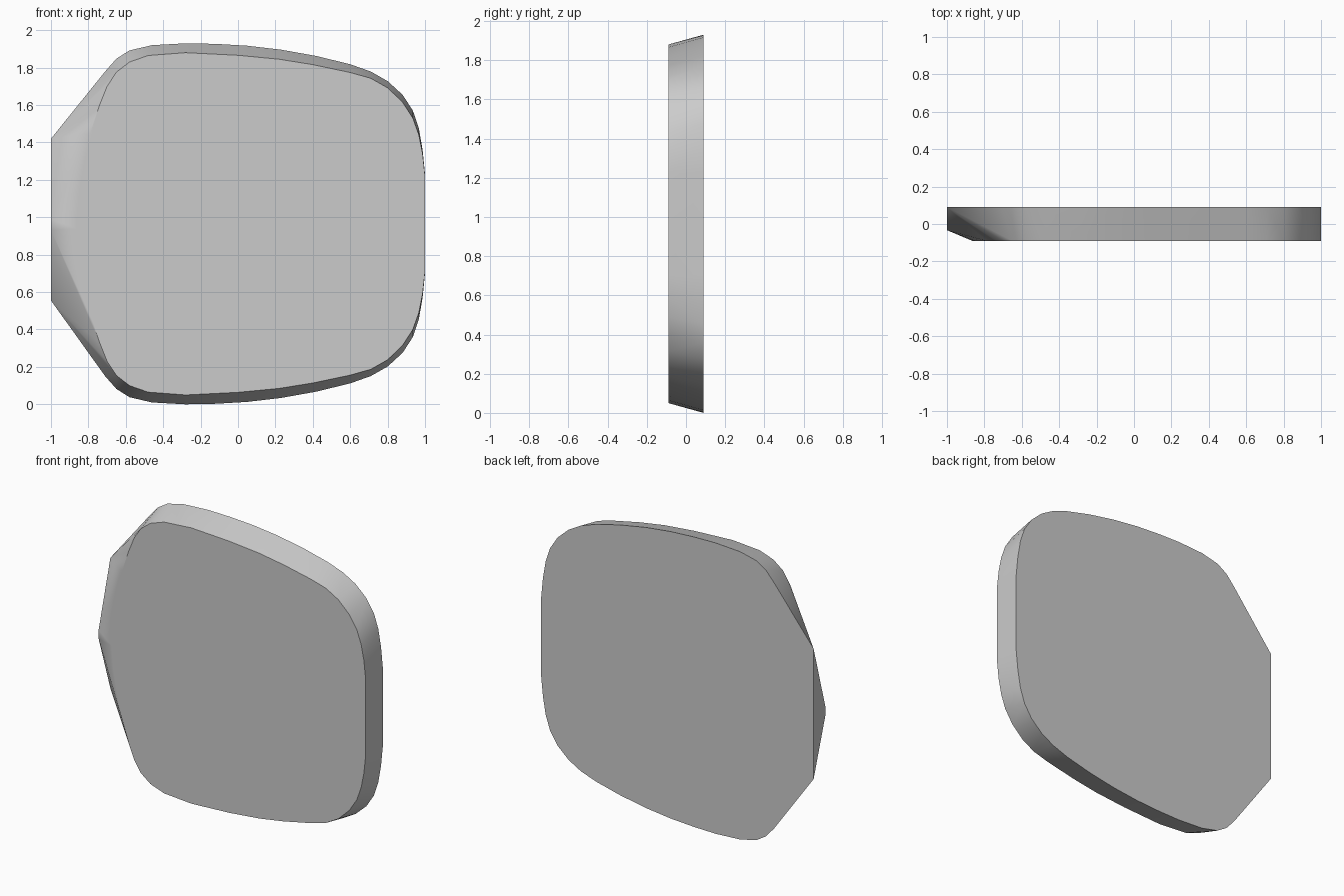
import bpy, bmesh, math

if "Cube" in bpy.data.objects:
    bpy.data.objects.remove(bpy.data.objects["Cube"])

HALF = 0.09      # half of the plate thickness
HEIGHT = 1.93

# upper half of the larger back outline (x, z), left to right
BACK = [(-0.71, 1.78), (-0.65, 1.848), (-0.58, 1.892), (-0.46, 1.92),
        (-0.28, 1.93), (-0.12, 1.927), (0.05, 1.917), (0.23, 1.896), (0.42, 1.862),
        (0.6, 1.818), (0.71, 1.779), (0.8, 1.728), (0.88, 1.655), (0.935, 1.57),
        (0.967, 1.475), (0.987, 1.36), (1.0, 1.23)]
# upper half of the smaller front outline
FRONT = [(-0.865, 0.99), (-0.85, 1.15), (-0.823, 1.3), (-0.79, 1.45),
         (-0.74, 1.6), (-0.70, 1.70), (-0.65, 1.776), (-0.58, 1.83),
         (-0.48, 1.865), (-0.28, 1.88), (0.0, 1.866), (0.22, 1.845), (0.4, 1.816),
         (0.6, 1.774), (0.71, 1.743), (0.8, 1.692), (0.88, 1.615), (0.935, 1.53),
         (0.967, 1.44), (0.987, 1.34), (1.0, 1.22)]


def outline(points, y):
    """Mirror the upper half outline to the lower half."""
    return [(x, y, h) for x, z in points for h in (z, HEIGHT - z)]


# plate: hull of both outlines, the cut-off left end and its blunt ridge tip
coords = outline(BACK, HALF) + outline(FRONT, -HALF)
coords += [(-1, HALF, 1.42), (-1, HALF, 0.555), (-1, -0.033, 0.99), (-1, -0.033, 0.93)]

bm = bmesh.new()
for co in coords:
    bm.verts.new(co)
hull = bmesh.ops.convex_hull(bm, input=bm.verts)
loose = [v for v in bm.verts if not v.link_faces]
bmesh.ops.delete(bm, geom=loose, context='VERTS')
bmesh.ops.dissolve_limit(bm, angle_limit=math.radians(0.3),
                         verts=bm.verts, edges=bm.edges)
bmesh.ops.recalc_face_normals(bm, faces=bm.faces)

mesh = bpy.data.meshes.new("rounded_plate")
bm.to_mesh(mesh)
bm.free()
plate = bpy.data.objects.new("rounded_plate", mesh)
bpy.context.collection.objects.link(plate)

# smooth rim and left facets, flat broad faces
bpy.context.view_layer.objects.active = plate
plate.select_set(True)
bpy.ops.object.shade_smooth_by_angle(angle=math.radians(30))
weighted = plate.modifiers.new("flat_faces", 'WEIGHTED_NORMAL')
weighted.keep_sharp = True
